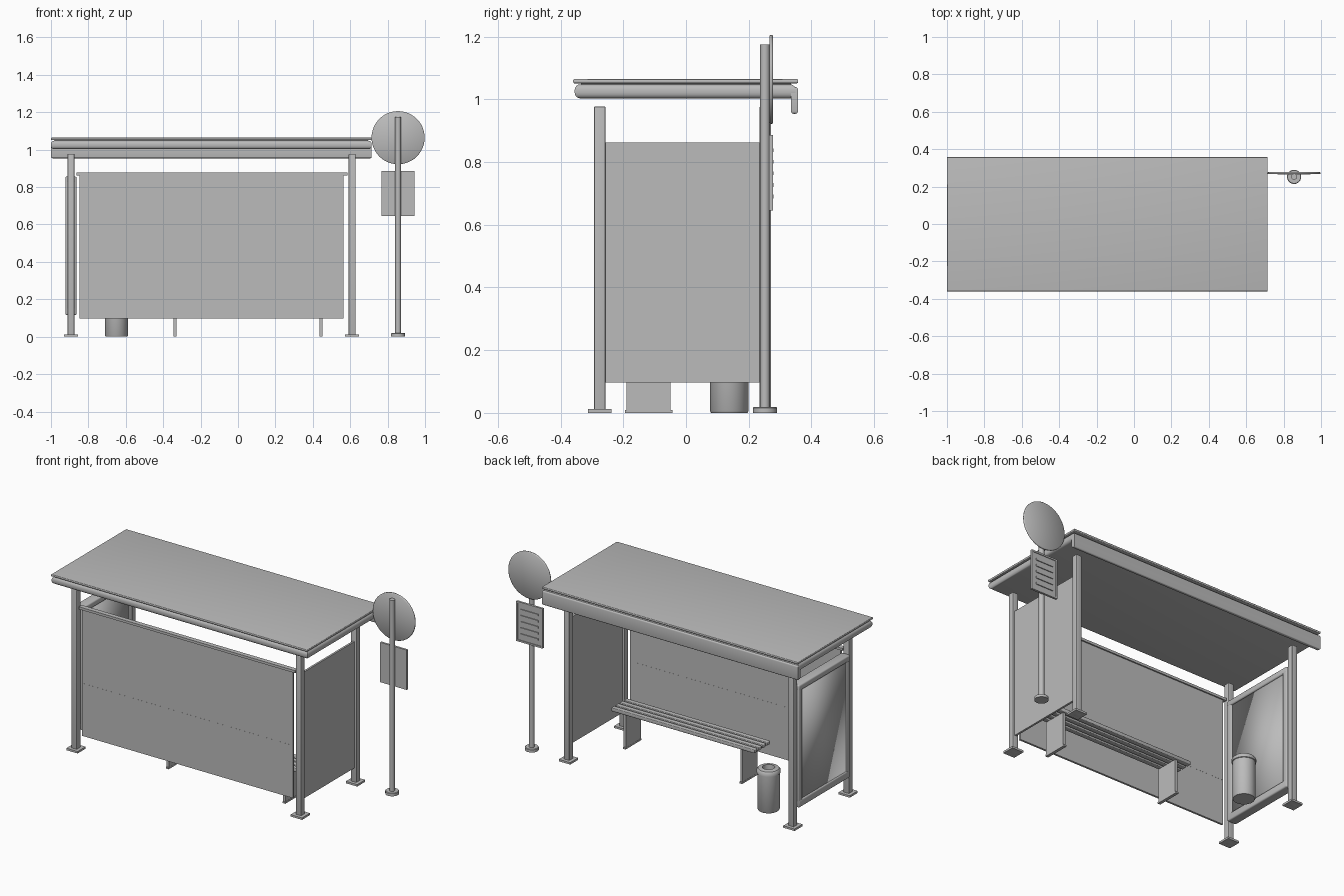
import bpy, bmesh, math
from mathutils import Vector, Matrix

old = bpy.data.objects.get("Cube")
if old:
    bpy.data.objects.remove(old, do_unlink=True)

grey = bpy.data.materials.new("plain_grey")
grey.use_nodes = True
COLOUR = (0.5, 0.5, 0.5, 1)
grey.diffuse_color = COLOUR
grey.node_tree.nodes["Principled BSDF"].inputs["Base Color"].default_value = COLOUR


def finish(name, bm, angle=40):
    """Turn a bmesh into an object; angle None leaves it fully smooth."""
    mesh = bpy.data.meshes.new(name)
    bmesh.ops.recalc_face_normals(bm, faces=bm.faces)
    bm.to_mesh(mesh)
    bm.free()
    mesh.materials.append(grey)
    for p in mesh.polygons:
        p.use_smooth = True
    if angle is not None:
        mesh.set_sharp_from_angle(angle=math.radians(angle))
    obj = bpy.data.objects.new(name, mesh)
    bpy.context.collection.objects.link(obj)
    return obj


def box(name, x, y, z, bevel=0, rounded=lambda d: True, angle=40, segments=3):
    """Box from (min, max) ranges, with optional bevel on chosen edge directions."""
    bm = bmesh.new()
    bmesh.ops.create_cube(bm, size=1)
    for v in bm.verts:
        v.co = Vector([(a + b) / 2 + c * (b - a) for c, (a, b) in zip(v.co, (x, y, z))])
    if bevel:
        edges = [e for e in bm.edges if rounded(e.verts[1].co - e.verts[0].co)]
        bmesh.ops.bevel(bm, geom=edges, offset=bevel, segments=segments,
                        profile=0.5, affect='EDGES')
    return finish(name, bm, angle)


def lathe(name, profile, at, axis='Z', sides=32, angle=40):
    """Spin a (radius, height) profile that starts and ends on the axis."""
    bm = bmesh.new()
    verts = [bm.verts.new((r, 0, h)) for r, h in profile]
    edges = [bm.edges.new(pair) for pair in zip(verts, verts[1:])]
    bmesh.ops.spin(bm, geom=verts + edges, axis=(0, 0, 1), cent=(0, 0, 0),
                   angle=math.tau, steps=sides)
    bmesh.ops.remove_doubles(bm, verts=bm.verts, dist=1e-5)
    if axis == 'Y':
        bm.transform(Matrix.Rotation(-math.pi / 2, 4, 'X'))
    bm.transform(Matrix.Translation(at))
    return finish(name, bm, angle)


def around(c, half):
    return (c - half, c + half)


def level(d):
    return abs(d.z) < 1e-5


ROOF_X = (-1, 0.715)
LEFT_X, RIGHT_X = 0.61, -0.893
REAR_Y, FRONT_Y = -0.275, 0.253

# Roof: rounded slab, thin top sheet and fascia over the open side
box("roof_slab", ROOF_X, (-0.355, 0.35), (1.003, 1.048), 0.018, level, segments=4)
box("roof_sheet", ROOF_X, (-0.36, 0.358), (1.051, 1.065), 0.005, level)
box("roof_joint", (-0.98, 0.695), (-0.335, 0.335), (1.04, 1.056))
box("roof_fascia", ROOF_X, (0.335, 0.357), (0.954, 1.04), 0.008, level)

# Four posts on foot plates
for side, x in (("left", LEFT_X), ("right", RIGHT_X)):
    for row, y in (("rear", REAR_Y), ("open", FRONT_Y)):
        box(f"{row}_{side}_post", around(x, 0.018), around(y, 0.018), (0, 0.977), 0.003)
        box(f"{row}_{side}_foot", around(x, 0.038), around(y, 0.038), (0, 0.012))

# Rear wall with a middle band and a cap rail
WALL_X = (-0.847, 0.564)
box("rear_wall", WALL_X, around(REAR_Y, 0.006), (0.097, 0.863))
box("rear_wall_band", WALL_X, around(REAR_Y, 0.0065), (0.368, 0.416))
box("rear_wall_cap", (-0.864, 0.585), around(REAR_Y, 0.014), (0.862, 0.877))

# Plain left end wall
WALL_Y = (-0.256, 0.236)
box("left_wall", around(LEFT_X, 0.006), WALL_Y, (0.097, 0.862))

# Right end display case: smooth panel inside a raised frame
box("display_panel", around(RIGHT_X, 0.022), (-0.235, 0.215), (0.14, 0.835), angle=None)
for name, z in (("bottom", (0.115, 0.16)), ("top", (0.82, 0.856))):
    box(f"display_{name}_rail", around(RIGHT_X, 0.03), WALL_Y, z, 0.008)
for name, y in (("rear", (-0.256, -0.222)), ("open", (0.202, 0.236))):
    box(f"display_{name}_stile", around(RIGHT_X, 0.029), y, (0.118, 0.853), 0.006)

# Bench: slats on two plate legs with turned feet
SLATS = 4
for i in range(SLATS):
    box(f"bench_slat_{i + 1}", (-0.43, 0.53), around(-0.175 + i * 0.04, 0.015),
        (0.208, 0.23), 0.004)
for name, x in (("right", -0.337), ("left", 0.444)):
    box(f"bench_{name}_leg", around(x, 0.008), (-0.19, -0.05), (0, 0.209))
    box(f"bench_{name}_leg_foot", around(x, 0.009), (-0.195, -0.043), (0, 0.01))

# Litter bin with a rim and a recessed opening
lathe("litter_bin", [(0, 0), (0.058, 0), (0.062, 0.006), (0.062, 0.222), (0.066, 0.224),
                     (0.066, 0.24), (0.058, 0.25), (0.034, 0.254), (0.032, 0.225),
                     (0, 0.225)], (-0.65, 0.138, 0))

# Stop sign pole, round sign and notice board
SIGN_X = 0.856
lathe("sign_pole", [(0, 0), (0.038, 0), (0.038, 0.016), (0.035, 0.019), (0.0155, 0.019),
                    (0.0155, 1.175), (0, 1.175)], (SIGN_X, 0.252, 0), sides=24)
lathe("round_sign", [(0, -0.006), (0.138, -0.006), (0.142, -0.003), (0.142, 0.003),
                     (0.138, 0.006), (0, 0.006)], (SIGN_X, 0.272, 1.064), 'Y', 48, None)
BOARD_X, BOARD_Z = (0.767, 0.944), (0.645, 0.886)
box("notice_board", BOARD_X, (0.265, 0.274), BOARD_Z)
for name, x in (("right", (0.767, 0.777)), ("left", (0.934, 0.944))):
    box(f"notice_{name}_edge", x, (0.265, 0.278), BOARD_Z)
for name, z in (("bottom", (0.645, 0.655)), ("top", (0.876, 0.886))):
    box(f"notice_{name}_edge", BOARD_X, (0.265, 0.278), z)
for i in range(5):
    box(f"notice_row_{i + 1}", (0.797, 0.914), (0.27, 0.279), around(0.69 + i * 0.037, 0.006))
